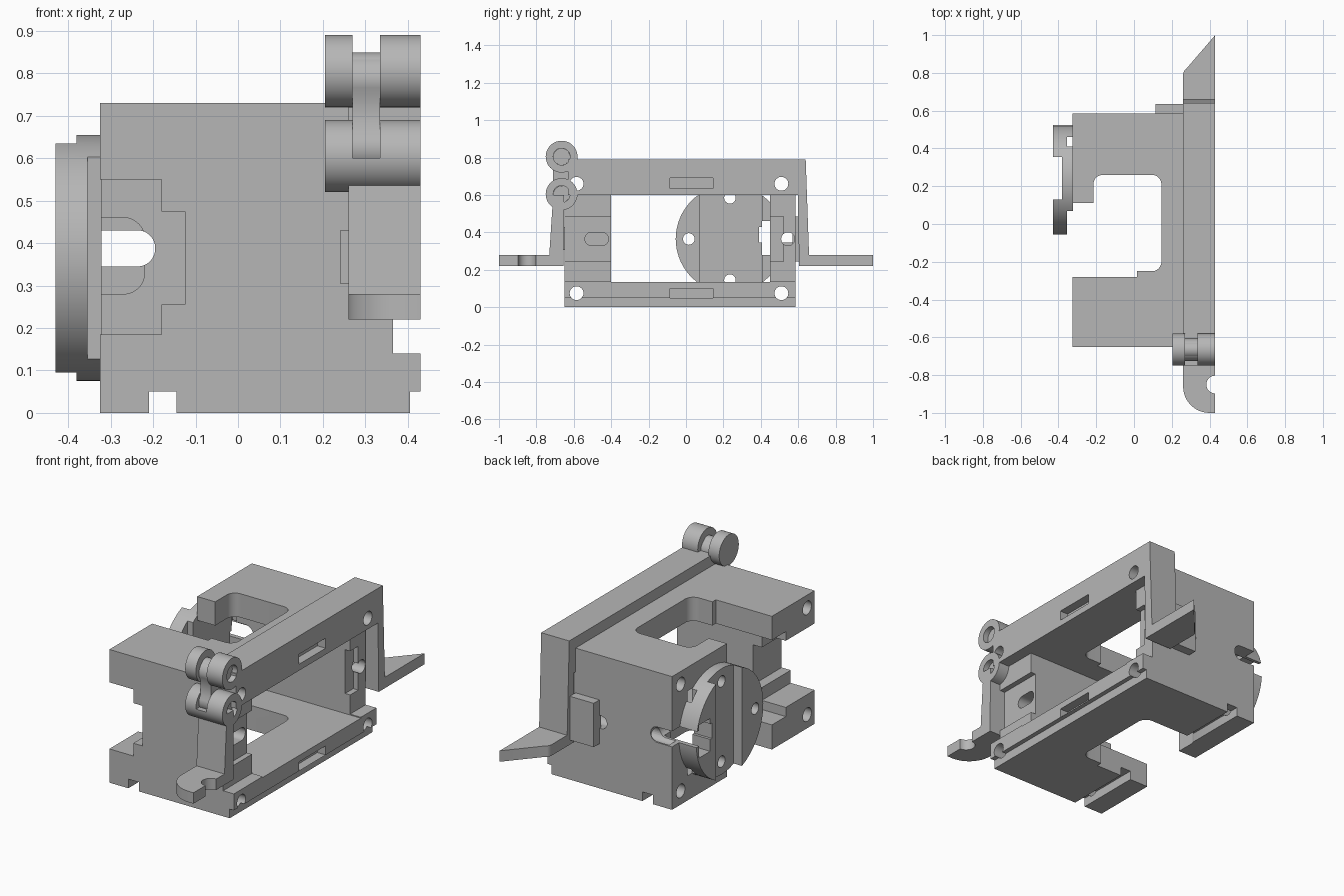
import bpy, bmesh, math

if "Cube" in bpy.data.objects:
    bpy.data.objects.remove(bpy.data.objects["Cube"], do_unlink=True)

GREY = (0.47, 0.47, 0.47, 1)
mat = bpy.data.materials.new("machined grey")
mat.use_nodes = True
mat.diffuse_color = GREY
mat.node_tree.nodes["Principled BSDF"].inputs["Base Color"].default_value = GREY


def prism(name, axis, pts, a, b):
    """Extrude a 2D profile along an axis from a to b."""
    place = {"x": lambda u, v, w: (w, u, v),
             "y": lambda u, v, w: (u, w, v),
             "z": lambda u, v, w: (u, v, w)}[axis]
    bm = bmesh.new()
    low = [bm.verts.new(place(u, v, a)) for u, v in pts]
    high = [bm.verts.new(place(u, v, b)) for u, v in pts]
    bm.faces.new(low)
    bm.faces.new(high)
    for i in range(len(pts)):
        j = (i + 1) % len(pts)
        bm.faces.new((low[i], low[j], high[j], high[i]))
    bmesh.ops.recalc_face_normals(bm, faces=bm.faces)
    mesh = bpy.data.meshes.new(name)
    bm.to_mesh(mesh)
    bm.free()
    mesh.materials.append(mat)
    ob = bpy.data.objects.new(name, mesh)
    bpy.context.collection.objects.link(ob)
    return ob


def arc(cu, cv, r, start, end, n=12):
    steps = [math.radians(start + (end - start) * i / n) for i in range(n + 1)]
    return [(cu + r * math.cos(t), cv + r * math.sin(t)) for t in steps]


def circle(cu, cv, r, n=40):
    return arc(cu, cv, r, 0, 360, n)[:-1]


def rect(u0, u1, v0, v1):
    return [(u0, v0), (u1, v0), (u1, v1), (u0, v1)]


def rounded(u0, u1, v0, v1, r):
    return (arc(u1 - r, v0 + r, r, -90, 0) + arc(u1 - r, v1 - r, r, 0, 90)
            + arc(u0 + r, v1 - r, r, 90, 180) + arc(u0 + r, v0 + r, r, 180, 270))


def cut(target, axis, pts, a, b):
    cutter = prism("cutter", axis, pts, a, b)
    cutter.hide_render = True
    mod = target.modifiers.new("cut", "BOOLEAN")
    mod.operation = "DIFFERENCE"
    mod.solver = "EXACT"
    mod.object = cutter
    bpy.context.view_layer.objects.active = target
    bpy.ops.object.modifier_apply(modifier=mod.name)
    bpy.data.objects.remove(cutter, do_unlink=True)


# Main housing, with the wide tunnel running side to side
body = prism("housing", "y", [
    (-.325, 0), (-.21, 0), (-.21, .05), (-.145, .05), (-.145, 0), (.405, 0),
    (.405, .05), (.43, .05), (.43, .14), (.365, .14), (.365, .6), (.26, .6),
    (.26, .73), (-.325, .73)], -.65, .585)
cut(body, "x", rect(-.4, .45, .135, .6), -.5, .6)

# Stepped recess in the front wall
cut(body, "y", [(-.5, .185), (-.18, .185), (-.18, .255), (-.125, .255), (-.125, .475),
                (-.18, .475), (-.18, .55), (-.5, .55)], -.8, -.1)

# Opening through the top and bottom plates
cut(body, "z", rect(-.5, .015, -.28, .11), -.1, .9)
cut(body, "z", rounded(-.215, .145, -.25, .26, .05), -.1, .9)

# Bolt bores and shallow rectangular recess
for y in (-.585, .51):
    for z in (.075, .66):
        cut(body, "x", circle(y, z, .037, 24), -.6, .7)
cut(body, "x", rect(-.085, .145, .05, .1), .38, .6)

# Recesses in the end walls, pin bore and side slots
for y0, y1 in ((-.7, -.35), (.4, .52)):
    cut(body, "x", rect(y0, y1, .245, .485), .335, .6)
cut(body, "x", rounded(-.54, -.415, .33, .4, .034), .2, .6)
cut(body, "x", circle(.545, .365, .036, 24), -.3, .6)
cut(body, "y", rounded(.07, .3, .33, .4, .034), .54, .7)
wide_slot = rounded(-.6, -.22, .28, .46, .05)
narrow_slot = rounded(-.6, -.195, .345, .43, .042)
cut(body, "y", wide_slot, .4, .5)
cut(body, "y", narrow_slot, .4, .8)

# Round plate on the side with a vertical groove and rear relief
disc = prism("round_plate", "x", circle(.235, .365, .29, 72), -.43, -.322)
cut(disc, "x", rect(.13, .355, -.1, .9), -.5, -.38)
for y0, y1 in ((-.2, .07), (.41, .46)):
    cut(disc, "x", rect(y0, y1, -.1, .9), -.355, -.2)
for k in range(4):
    t = math.pi / 2 * k
    cut(disc, "x", circle(.235 + .22 * math.cos(t), .365 + .22 * math.sin(t), .031, 24), -.6, -.2)
cut(disc, "y", wide_slot, .405, .5)
cut(disc, "y", narrow_slot, .39, .7)

# Latch plates on the back and front walls
prism("back_latch_plate", "y", rect(.115, .26, .245, .485), .57, .635)
prism("front_latch_plate", "y", rect(.24, .3, .305, .43), -.657, -.64)

# Swing bar with the back arm
bar = prism("swing_bar", "x", [(-.63, .6), (.598, .6), (.605, .22), (.66, .22), (.64, .79),
                               (-.63, .79)], .26, .43)
for y in (-.585, .51):
    cut(bar, "x", circle(y, .66, .037, 24), .1, .6)
cut(bar, "x", rect(-.085, .145, .635, .69), .38, .6)

# Back tab, pointed in plan
prism("back_tab", "z", [(.43, .63), (.43, 1), (.275, .82)]
      + arc(.3, .79, .04, 140, 180, 6) + [(.26, .63)], .22, .28)

# Front arm and its rounded, notched tab
prism("front_arm", "x", [(-.735, .22), (-.655, .22), (-.652, .6), (-.71, .6)], .26, .43)
front_tab = prism("front_tab", "z", [(.43, -.66), (.26, -.66)]
                  + arc(.4, -.86, .14, 180, 270) + [(.43, -1)], .22, .28)
cut(front_tab, "z", circle(.43, -.85, .047, 32), .1, .4)

# Hinge knuckles with blind bores, and the link between them
lower = prism("lower_knuckle", "x", circle(-.665, .605, .085, 56), .205, .43)
cut(lower, "y", rect(.27, .335, .6, .8), -.9, -.5)
upper_inner = prism("upper_inner_knuckle", "x", circle(-.665, .805, .085, 56), .205, .27)
upper_outer = prism("upper_outer_knuckle", "x", circle(-.665, .805, .085, 56), .335, .43)
for ob, z in ((lower, .605), (upper_inner, .805), (upper_outer, .805)):
    cut(ob, "x", circle(-.665, z, .045, 32), .235, .6)
prism("hinge_link", "x", arc(-.665, .785, .06, -40, 220) + arc(-.665, .625, .06, 140, 400),
      .27, .335)
for z in (.605, .805):
    prism("hinge_pin", "x", circle(-.665, z, .0445, 32), .24, .4)

# Smooth the round surfaces, keep edges sharp
bpy.ops.object.select_all(action="DESELECT")
for ob in bpy.context.collection.objects:
    if ob.type == "MESH":
        ob.select_set(True)
bpy.context.view_layer.objects.active = body
bpy.ops.object.shade_smooth_by_angle(angle=math.radians(30))
